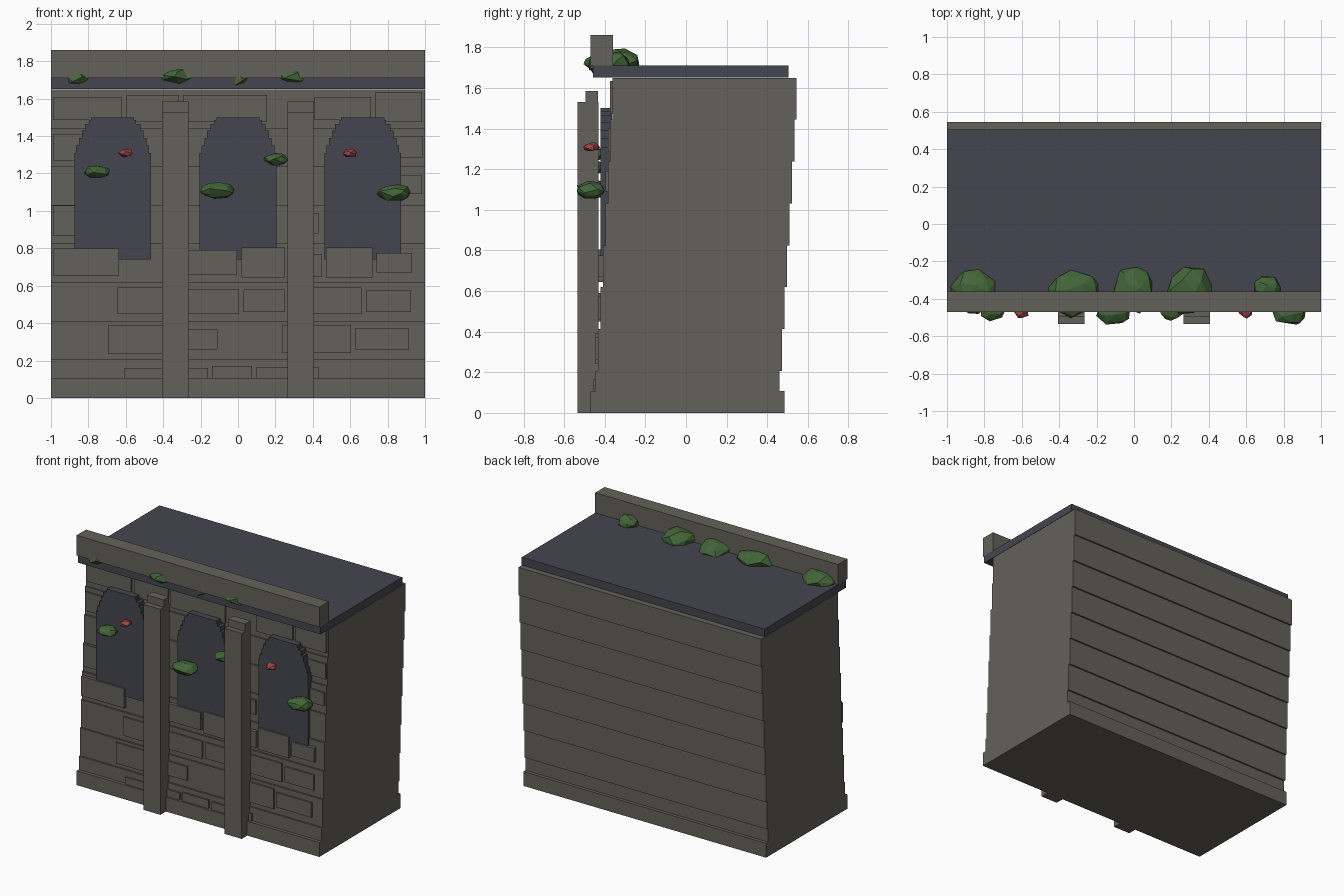
import bpy, bmesh, math, random
from mathutils import Vector
random.seed(4)


def material(name, rgb):
    m = bpy.data.materials.new(name)
    m.diffuse_color = (*rgb, 1)
    return m


STONE = material("stone", (0.125, 0.12, 0.1))
SLATE = material("slate", (0.06, 0.061, 0.078))
LEAF = material("leaf", (0.055, 0.13, 0.04))
BLOOM = material("bloom", (0.35, 0.06, 0.06))


def finish(name, bm, mat):
    bmesh.ops.recalc_face_normals(bm, faces=bm.faces)
    me = bpy.data.meshes.new(name)
    bm.to_mesh(me)
    bm.free()
    me.materials.append(mat)
    ob = bpy.data.objects.new(name, me)
    bpy.context.collection.objects.link(ob)
    return ob


def box(name, x0, x1, y0, y1, z0, z1, mat=STONE):
    bm = bmesh.new()
    bmesh.ops.create_cube(bm, size=1)
    for v in bm.verts:
        v.co = ((x0 + x1) / 2 + v.co.x * (x1 - x0),
                (y0 + y1) / 2 + v.co.y * (y1 - y0),
                (z0 + z1) / 2 + v.co.z * (z1 - z0))
    return finish(name, bm, mat)


def clump(name, center, radii, mat, n=26):
    # faceted blob: convex hull of jittered points spread over an ellipsoid
    bm = bmesh.new()
    turn = random.uniform(0, 6.28)
    for i in range(n):
        h = 1 - 2 * (i + 0.5) / n
        a = turn + i * 2.39996 + random.uniform(-0.3, 0.3)
        r = math.sqrt(1 - h * h)
        s = random.uniform(0.88, 1.05)
        p = (r * math.cos(a) * s, r * math.sin(a) * s, h * s)
        bm.verts.new([c + q * k for c, q, k in zip(center, p, radii)])
    out = bmesh.ops.convex_hull(bm, input=bm.verts)
    junk = set(out["geom_interior"]) | set(out["geom_unused"])
    bmesh.ops.delete(bm, geom=[g for g in junk if isinstance(g, bmesh.types.BMVert)],
                     context='VERTS')
    return finish(name, bm, mat)


# leaning wall courses and plinth
H = 1.65 / 8
STEP = 0.012


def front(course):
    return -0.445 + STEP * course


for i in range(8):
    box(f"wall_course_{i}", -1, 1, front(i), 0.461 + STEP * i, H * i, H * (i + 1))
box("plinth", -1, 1, -0.47, 0.485, 0, 0.107)

# raised facing stones per course: x0, x1, z0, z1
stones = {
    0: [(-0.61, -0.16, 0.05, 0.16), (-0.14, 0.075, 0.05, 0.17), (0.1, 0.43, 0.05, 0.165)],
    1: [(-0.695, -0.32, 0.235, 0.39), (-0.3, -0.11, 0.26, 0.365),
        (0.235, 0.605, 0.24, 0.39), (0.625, 0.915, 0.26, 0.37)],
    2: [(-0.645, -0.28, 0.45, 0.59), (-0.265, 0.005, 0.45, 0.58), (0.03, 0.25, 0.46, 0.58),
        (0.265, 0.66, 0.45, 0.59), (0.685, 0.925, 0.46, 0.575)],
    3: [(-0.99, -0.635, 0.655, 0.8), (-0.3, -0.005, 0.66, 0.79), (0.02, 0.25, 0.645, 0.805),
        (0.27, 0.45, 0.65, 0.77), (0.47, 0.72, 0.645, 0.805), (0.74, 0.93, 0.67, 0.775)],
    4: [(-0.99, -0.8, 0.865, 1.03), (0.28, 0.43, 0.88, 0.99)],
    5: [(0.8, 0.985, 1.09, 1.19)],
    6: [(-0.99, -0.8, 1.27, 1.41), (0.82, 0.99, 1.285, 1.4)],
    7: [(-0.99, -0.62, 1.485, 1.605), (-0.595, -0.315, 1.475, 1.62),
        (-0.295, 0.155, 1.475, 1.62), (0.41, 0.71, 1.485, 1.61), (0.735, 0.985, 1.475, 1.635)],
}
for c, row in stones.items():
    for k, (x0, x1, z0, z1) in enumerate(row):
        out = 0.024 if c == 3 else 0.012
        box(f"facing_stone_{c}_{k}", x0, x1, front(c) - out, front(c) + 0.03, z0, z1)

# dark window panels with stepped arched heads
half = [(0.205, 0.74), (0.205, 1.31), (0.195, 1.35), (0.18, 1.39), (0.165, 1.43),
        (0.148, 1.465), (0.125, 1.485), (0.0, 1.5)]
outline = [half[0]]
for (w, z), (_, z_next) in zip(half[1:], half[2:] + [(0, 0)]):
    if w == 0:
        break
    outline += [(w, z), (half[half.index((w, z)) + 1][0] or 0.125, z)]
outline[-1] = (0.115, 1.485)
outline.append((0.115, 1.5))
for n, cx in enumerate((-0.67, 0, 0.667)):
    bm = bmesh.new()
    pts = outline + [(-w, z) for w, z in reversed(outline)]
    face = bm.faces.new([bm.verts.new((cx + w, -0.42, z)) for w, z in pts])
    ext = bmesh.ops.extrude_face_region(bm, geom=[face], use_keep_orig=True)
    for g in ext["geom"]:
        if isinstance(g, bmesh.types.BMVert):
            g.co.y = -0.365
    finish(f"arched_window_{n}", bm, SLATE)

# pilasters with caps
for s in (-1, 1):
    x0, x1 = s * 0.335 - 0.07, s * 0.335 + 0.07
    box("pilaster", x0, x1, -0.535, -0.43, 0, 1.53)
    box("pilaster_cap", x0, x1, -0.495, -0.433, 1.53, 1.585)

# roof slab and parapet
box("roof_slab", -1, 1, -0.457, 0.505, 1.652, 1.71, SLATE)
box("parapet", -1, 1, -0.47, -0.36, 1.71, 1.86)

# roof shrubs: x, y, z, half width, half depth, half height
for x, y, z, a, b, c in [(-0.855, -0.36, 1.715, 0.125, 0.125, 0.07),
                         (-0.325, -0.37, 1.725, 0.14, 0.135, 0.065),
                         (0, -0.35, 1.715, 0.115, 0.13, 0.07),
                         (0.295, -0.355, 1.725, 0.135, 0.138, 0.075),
                         (0.71, -0.35, 1.725, 0.078, 0.085, 0.055)]:
    clump("roof_shrub", (x, y, z), (a, b, c), LEAF)

# leaf clumps and blooms on the wall
for x, z, a, b, c in [(-0.755, 1.21, 0.075, 0.065, 0.038), (-0.105, 1.11, 0.1, 0.08, 0.047),
                      (0.205, 1.275, 0.068, 0.065, 0.036), (0.835, 1.095, 0.1, 0.08, 0.047)]:
    clump("leaf_clump", (x, -0.545 + b + (0.025 if b < 0.07 else 0), z), (a, b, c), LEAF)
for x in (-0.6, 0.6):
    clump("bloom", (x, -0.465, 1.31), (0.041, 0.043, 0.026), BLOOM, 16)
